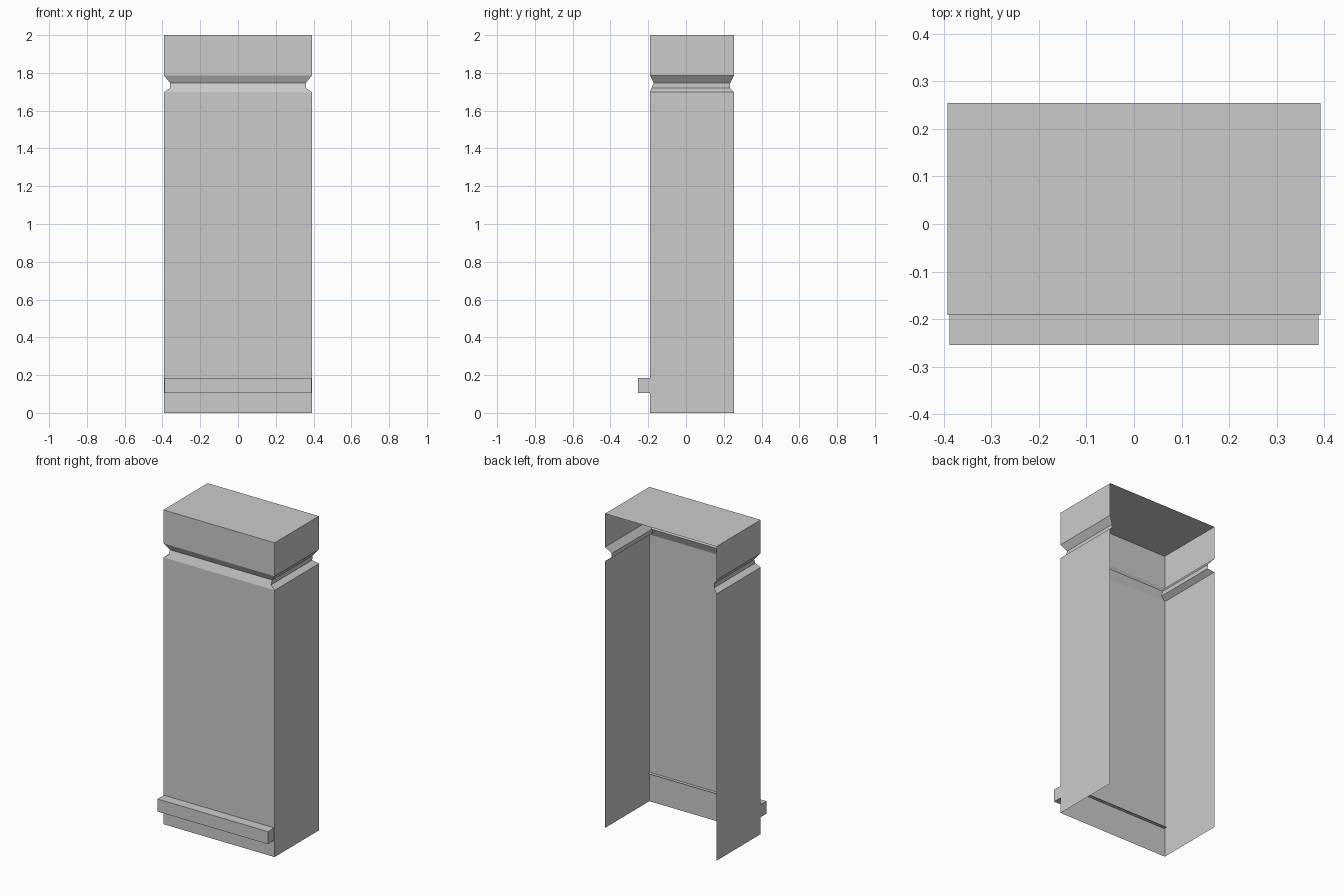
import bpy

if "Cube" in bpy.data.objects:
    bpy.data.objects.remove(bpy.data.objects["Cube"], do_unlink=True)

grey = bpy.data.materials.new("light_grey")
grey.use_nodes = True
grey.diffuse_color = (0.6, 0.6, 0.6, 1)
grey.node_tree.nodes["Principled BSDF"].inputs["Base Color"].default_value = (0.6, 0.6, 0.6, 1)


def add_mesh(name, verts, faces):
    mesh = bpy.data.meshes.new(name)
    mesh.from_pydata(verts, [], faces)
    mesh.materials.append(grey)
    obj = bpy.data.objects.new(name, mesh)
    bpy.context.collection.objects.link(obj)
    return obj


FRONT, BACK, HALF = -0.191, 0.254, 0.392

# Open-backed shell: (height, side inset, front inset, back inset)
levels = [
    (0.0, 0, 0, 0),
    (1.698, 0, 0, 0),
    (1.72, 0.032, 0.009, 0.022),
    (1.747, 0.032, 0.02, 0.02),
    (1.787, 0, 0, 0),
    (2.0, 0, 0, 0),
]
verts, faces = [], []
for z, side, front, back in levels:
    x, y0, y1 = HALF - side, FRONT + front, BACK - back
    verts += [(-x, y1, z), (-x, y0, z), (x, y0, z), (x, y1, z)]
for i in range(len(levels) - 1):
    for j in range(3):
        a = 4 * i + j
        faces.append((a, a + 1, a + 5, a + 4))
top = 4 * (len(levels) - 1)
faces.append((top, top + 1, top + 2, top + 3))
add_mesh("cabinet_shell", verts, faces)

# Front ledge, its top sheet running slightly through the wall
w, y_out, y_lip, low, high = 0.388, -0.254, -0.17, 0.105, 0.185
section = [(FRONT, low), (y_out, low), (y_out, high), (FRONT, high), (y_lip, high)]
verts = [(x, y, z) for x in (-w, w) for y, z in section]
faces = [(i, i + 5, i + 6, i + 1) for i in range(4)]
faces += [(0, 1, 2, 3), (8, 7, 6, 5)]
add_mesh("front_ledge", verts, faces)
